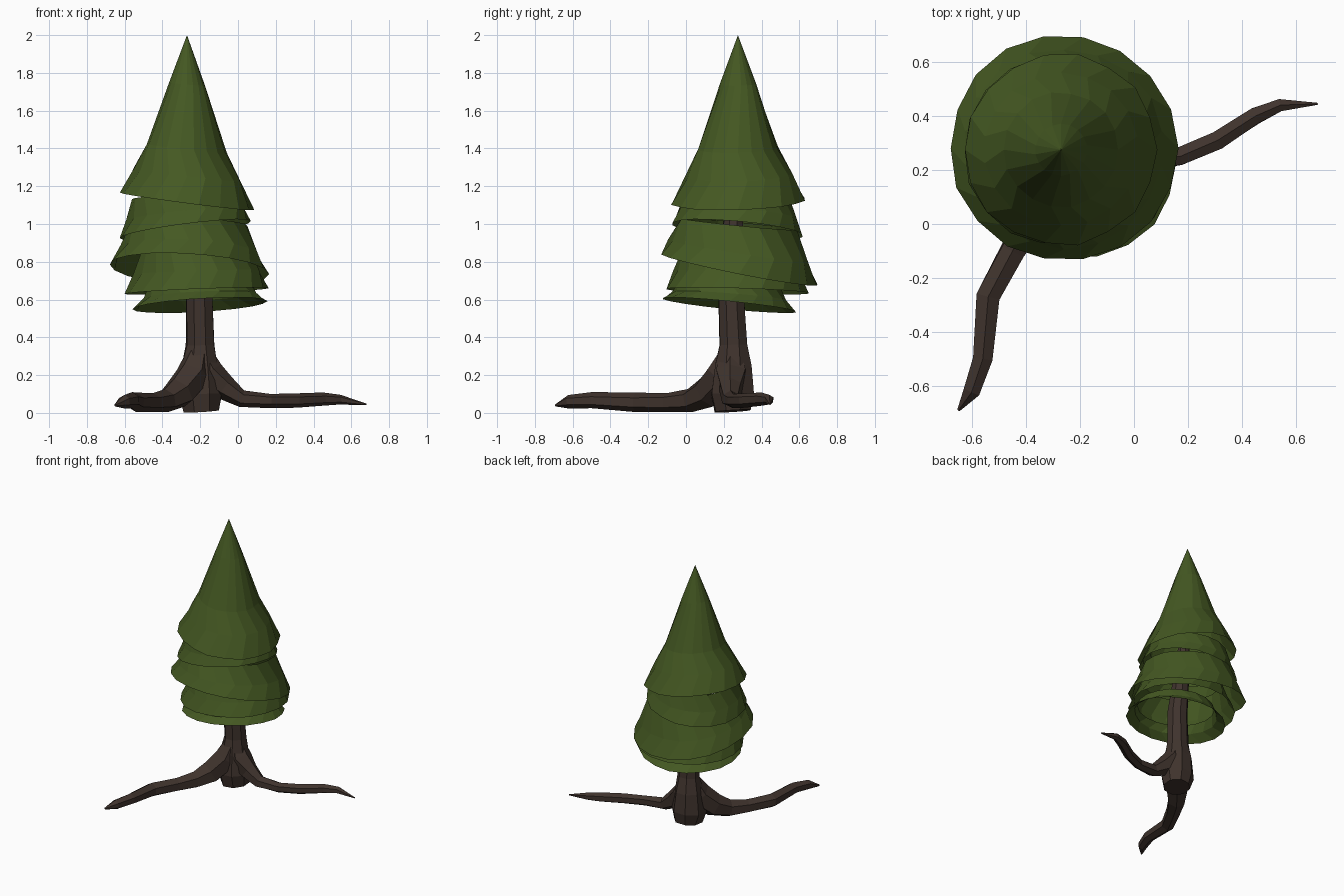
import bpy, bmesh, math, random
from mathutils import Vector

random.seed(4)
if "Cube" in bpy.data.objects:
    bpy.data.objects.remove(bpy.data.objects["Cube"])


def material(name, rgb):
    mat = bpy.data.materials.new(name)
    mat.use_nodes = True
    mat.diffuse_color = (*rgb, 1)
    mat.node_tree.nodes["Principled BSDF"].inputs["Base Color"].default_value = (*rgb, 1)
    return mat


needle_green = material("needle green", (0.058, 0.098, 0.016))
bark_brown = material("bark brown", (0.05, 0.033, 0.026))


def finish(bm, name, mat):
    bmesh.ops.recalc_face_normals(bm, faces=bm.faces)
    mesh = bpy.data.meshes.new(name)
    bm.to_mesh(mesh)
    bm.free()
    mesh.materials.append(mat)
    obj = bpy.data.objects.new(name, mesh)
    bpy.context.collection.objects.link(obj)


def bridge(bm, rings):
    for low, high in zip(rings, rings[1:]):
        n = len(low)
        for i in range(n):
            j = (i + 1) % n
            bm.faces.new((low[i], low[j], high[j], high[i]))


def tube(name, path, sides):
    """Sweep a faceted bark section along (x, y, z, radius) points."""
    bm = bmesh.new()
    points = [Vector(p[:3]) for p in path]
    upright = (points[-1] - points[0]).normalized().z > 0.8
    guide = Vector((0, 1, 0)) if upright else Vector((0, 0, 1))
    rings = []
    for k, (p, step) in enumerate(zip(points, path)):
        along = points[min(k + 1, len(path) - 1)] - points[max(k - 1, 0)]
        along.normalize()
        side = along.cross(guide).normalized()
        up = side.cross(along)
        ring = []
        for i in range(sides):
            a = math.tau * (i + 0.5) / sides
            r = step[3] * random.uniform(0.95, 1.08)
            ring.append(bm.verts.new(p + (side * math.cos(a) + up * math.sin(a)) * r))
        rings.append(ring)
    bridge(bm, rings)
    bm.faces.new(rings[0])
    bm.faces.new(rings[-1])
    finish(bm, name, bark_brown)


def bough(name, centre, radius, tilt, profile, sides=18):
    """Open, tilted skirt of needles; profile holds (radius factor, height)."""
    bm = bmesh.new()
    rings = []
    cx, cy, cz = centre
    top = profile[-1][1]
    for k, (factor, height) in enumerate(profile):
        ring = []
        lean = 1 - height / top * 0.5
        for i in range(sides):
            a = math.tau * (i + 0.5 * (k % 2)) / sides
            r = radius * factor * random.uniform(0.985, 1.015)
            x, y = r * math.cos(a), r * math.sin(a)
            z = cz + height + lean * (tilt[0] * x + tilt[1] * y)
            ring.append(bm.verts.new((cx + x, cy + y, z)))
        rings.append(ring)
    bridge(bm, rings)
    bmesh.ops.remove_doubles(bm, verts=bm.verts, dist=0.0005)
    finish(bm, name, needle_green)


# Trunk with a swollen foot, leaning slightly into the crown
tube("trunk", [(-0.19, 0.25, 0.01, 0.1), (-0.195, 0.245, 0.1, 0.122),
               (-0.2, 0.25, 0.25, 0.1), (-0.2, 0.25, 0.36, 0.078),
               (-0.205, 0.24, 0.62, 0.07), (-0.24, 0.25, 1.0, 0.055),
               (-0.27, 0.27, 1.5, 0.02)], 8)

# Two long roots flowing out of the foot and creeping over the ground
tube("front_root", [(-0.2, 0.25, 0.34, 0.06), (-0.235, 0.2, 0.2, 0.095),
                    (-0.31, 0.11, 0.105, 0.085), (-0.38, 0.02, 0.065, 0.06),
                    (-0.45, -0.1, 0.055, 0.05), (-0.54, -0.27, 0.055, 0.05),
                    (-0.56, -0.5, 0.065, 0.042), (-0.6, -0.62, 0.06, 0.035),
                    (-0.65, -0.69, 0.04, 0.006)], 6)
tube("left_root", [(-0.2, 0.25, 0.34, 0.05), (-0.16, 0.24, 0.21, 0.085),
                   (-0.07, 0.235, 0.135, 0.065), (0.02, 0.235, 0.075, 0.046),
                   (0.17, 0.25, 0.065, 0.037), (0.31, 0.31, 0.065, 0.037),
                   (0.45, 0.4, 0.072, 0.034), (0.54, 0.44, 0.07, 0.025),
                   (0.68, 0.445, 0.045, 0.004)], 6)

# Crown: a pointed top over four loose skirts
bough("crown_top", (-0.27, 0.275, 1.12), 0.355, (-0.13, 0.03),
      [(1, 0), (0.8, 0.14), (0.6, 0.28), (0.27, 0.62), (0, 0.88)])
skirt = [(1, 0), (0.88, 0.1), (0.74, 0.24)]
short_skirt = [(1, 0), (0.9, 0.08), (0.8, 0.18)]
flared_skirt = [(1, 0), (0.84, 0.05), (0.77, 0.11)]
bough("upper_skirt", (-0.28, 0.27, 0.97), 0.35, (0.13, -0.09), short_skirt)
bough("wide_skirt", (-0.26, 0.28, 0.76), 0.42, (-0.06, -0.2), skirt)
bough("lower_skirt", (-0.22, 0.27, 0.645), 0.38, (0.04, -0.03), skirt)
bough("bottom_skirt", (-0.2, 0.23, 0.57), 0.355, (0.06, -0.1), flared_skirt)
